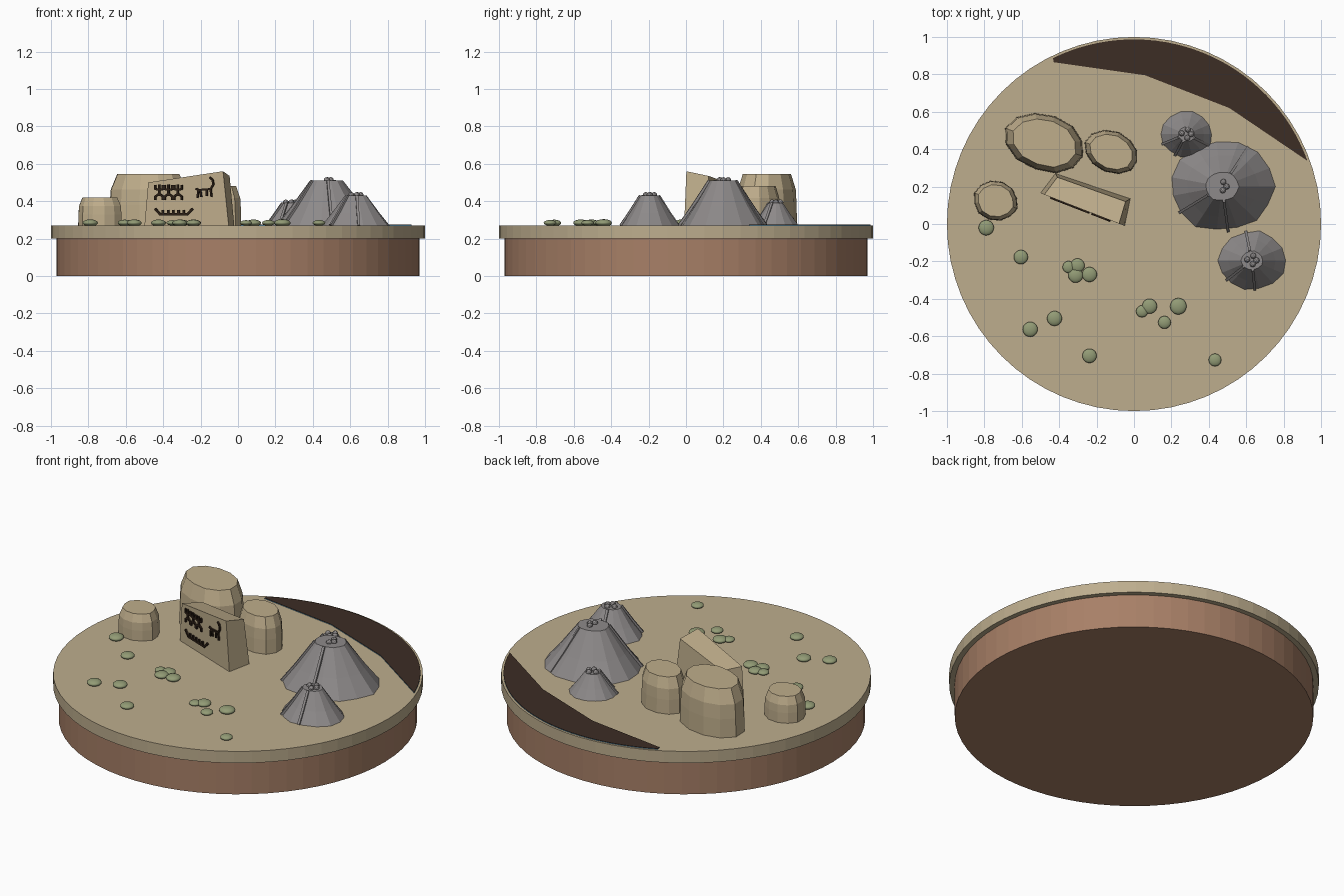
import bpy, bmesh, random
from math import sin, cos, pi, radians, atan2, hypot
from mathutils import Matrix, Vector

cube = bpy.data.objects.get("Cube")
if cube:
    bpy.data.objects.remove(cube)
random.seed(4)
GROUND = 0.27


def material(name, rgb):
    m = bpy.data.materials.new(name)
    m.use_nodes = True
    m.diffuse_color = (*rgb, 1)
    m.node_tree.nodes["Principled BSDF"].inputs["Base Color"].default_value = (*rgb, 1)
    return m


sand = material("sand", (0.51, 0.42, 0.27))
earth = material("red_earth", (0.39, 0.215, 0.135))
stone = material("sandstone", (0.52, 0.42, 0.26))
grey = material("grey_rock", (0.27, 0.255, 0.255))
green = material("sage_green", (0.29, 0.33, 0.18))
dark = material("dark_soil", (0.045, 0.026, 0.018))
ink = material("carving_brown", (0.025, 0.014, 0.008))
blue = material("water_blue", (0.1, 0.4, 0.7))


def finish(name, bm, mat):
    bmesh.ops.recalc_face_normals(bm, faces=bm.faces)
    mesh = bpy.data.meshes.new(name)
    bm.to_mesh(mesh)
    bm.free()
    mesh.materials.append(mat)
    obj = bpy.data.objects.new(name, mesh)
    bpy.context.collection.objects.link(obj)
    return obj


def loft(name, rings, mat):
    """Skin a stack of equal-length point rings and cap both ends."""
    bm = bmesh.new()
    loops = [[bm.verts.new(p) for p in ring] for ring in rings]
    n = len(loops[0])
    for a, b in zip(loops, loops[1:]):
        for i in range(n):
            j = (i + 1) % n
            bm.faces.new((a[i], a[j], b[j], b[i]))
    bm.faces.new(loops[0])
    bm.faces.new(loops[-1])
    return finish(name, bm, mat)


def rock(name, x, y, rx, ry, turn, height, profile, sides, rough, mat):
    """Uneven faceted rock: profile is (width scale, height fraction)."""
    wob = [1 + random.uniform(-rough, rough) for _ in range(sides)]
    rot = Matrix.Rotation(radians(turn), 3, 'Z')
    rings = []
    for scale, frac in profile:
        ring = []
        for i, w in enumerate(wob):
            a = 2 * pi * i / sides
            p = rot @ Vector((rx * scale * w * cos(a), ry * scale * w * sin(a), 0))
            ring.append(p + Vector((x, y, GROUND + height * frac)))
        rings.append(ring)
    return loft(name, rings, mat)


def add_box(bm, matrix, size):
    bmesh.ops.create_cube(bm, size=1, matrix=matrix @ Matrix.Diagonal((*size, 1)))


# Round base and sand disc
def disc(name, r, z0, z1, mat):
    loft(name, [[(r * cos(2 * pi * i / 64), r * sin(2 * pi * i / 64), z)
                 for i in range(64)] for z in (z0, z1)], mat)


disc("earth_base", 0.97, 0, 0.2, earth)
disc("sand_disc", 1.0, 0.2, GROUND, sand)

# Crescent river bed along the back edge
arc = [(0.987 * cos(radians(a)), 0.987 * sin(radians(a))) for a in range(20, 117, 3)]
bank = arc + [(-0.43, 0.865), (0.06, 0.795), (0.51, 0.62)]
for name, z0, z1, mat in (("river_water", GROUND - 0.002, GROUND + 0.003, blue),
                          ("river_bed", GROUND + 0.003, GROUND + 0.005, dark)):
    loft(name, [[(x, y, z) for x, y in bank] for z in (z0, z1)], mat)

# Sandstone mesas
mesa_shape = [(1.0, 0), (0.99, 0.4), (0.96, 0.7), (0.8, 1)]
for name, x, y, rx, ry, h in (("large_mesa", -0.475, 0.435, 0.22, 0.155, 0.275),
                              ("middle_mesa", -0.12, 0.385, 0.15, 0.11, 0.21),
                              ("small_mesa", -0.74, 0.125, 0.122, 0.105, 0.15)):
    rock(name, x, y, rx, ry, -20, h, mesa_shape, 12, 0.04, stone)

# Carved slab: sloping top, leaning ends
loft("carved_slab", [
    [(-0.5, 0.165, GROUND), (-0.05, -0.01, GROUND), (-0.02, 0.135, GROUND), (-0.42, 0.27, GROUND)],
    [(-0.48, 0.157, 0.5), (-0.08, 0.002, 0.56), (-0.045, 0.12, 0.535), (-0.41, 0.25, 0.49)]], stone)

# Carvings: strokes given as polylines of (x, z) on the slab face
SLOPE = -0.175 / 0.45
FACE = Matrix.Rotation(atan2(SLOPE, 1), 4, 'Z')


def carve(name, strokes, width):
    bm = bmesh.new()
    for line in strokes:
        for (x0, z0), (x1, z1) in zip(line, line[1:]):
            x, z = (x0 + x1) / 2, (z0 + z1) / 2
            run = (x1 - x0) * hypot(1, SLOPE)
            rise = z1 - z0
            m = (Matrix.Translation((x, 0.165 + SLOPE * (x + 0.5), z)) @ FACE
                 @ Matrix.Rotation(-atan2(rise, run), 4, 'Y'))
            add_box(bm, m, (hypot(run, rise) + width * 0.6, 0.018, width))
    finish(name, bm, ink)


people = []
for x in (-0.42, -0.37, -0.32):
    people.append([(x, 0.43), (x, 0.485)])
    for s in (-1, 1):
        people.append([(x, 0.44), (x + s * 0.02, 0.425), (x + s * 0.02, 0.41)])
        people.append([(x, 0.46), (x + s * 0.02, 0.465), (x + s * 0.02, 0.483)])
carve("carved_people", people, 0.011)
carve("carved_animal", [
    [(-0.215, 0.42), (-0.21, 0.46), (-0.145, 0.465), (-0.13, 0.49), (-0.135, 0.515), (-0.148, 0.525)],
    [(-0.145, 0.465), (-0.14, 0.425)], [(-0.21, 0.46), (-0.222, 0.466)],
    [(-0.165, 0.46), (-0.165, 0.43)], [(-0.2, 0.46), (-0.195, 0.425)]], 0.01)
boat = [[(-0.44, 0.358), (-0.415, 0.33), (-0.27, 0.33), (-0.243, 0.358)]]
boat += [[(-0.4 + 0.028 * i, 0.33), (-0.4 + 0.028 * i, 0.35)] for i in range(5)]
carve("carved_boat", boat, 0.012)

# Grey hills with gully ridges and summit pebbles
hill_shape = [(1.0, 0), (0.7, 0.42), (0.32, 1)]
for name, x, y, rx, ry, h, sides, ridges in (
        ("large_hill", 0.47, 0.2, 0.275, 0.24, 0.24, 15, (277, 215, 60)),
        ("front_hill", 0.63, -0.195, 0.18, 0.155, 0.16, 14, (222, 275, 100)),
        ("back_hill", 0.28, 0.48, 0.14, 0.122, 0.12, 14, (205, 245, 330))):
    rock(name, x, y, rx, ry, 0, h, hill_shape, sides, 0.05, grey)
    top = GROUND + h
    bm = bmesh.new()
    for deg in ridges:
        a = radians(deg)
        pts = [Vector((x + rx * s * cos(a), y + ry * s * sin(a), GROUND + h * f)) for s, f in hill_shape]
        for p, q in zip(pts, pts[1:]):
            turn = (q - p).to_track_quat('X', 'Z').to_matrix().to_4x4()
            add_box(bm, Matrix.Translation((p + q) / 2) @ turn, ((q - p).length, 0.014, 0.014))
    finish(name + "_ridges", bm, grey)
    bm = bmesh.new()
    for dx, dy in ((0.018, 0.025), (0.035, 0), (0.015, -0.02), (-0.015, 0.005)):
        if name != "large_hill" or dx > 0:
            bmesh.ops.create_icosphere(bm, subdivisions=2, radius=0.016,
                                       matrix=Matrix.Translation((x + dx - 0.01, y + dy, top + 0.003)))
    finish(name + "_pebbles", bm, grey)

# Low round bushes
for i, (x, y, r) in enumerate((
        (-0.79, -0.02, 0.041), (-0.605, -0.177, 0.038), (-0.35, -0.23, 0.032), (-0.302, -0.222, 0.038),
        (-0.312, -0.275, 0.039), (-0.238, -0.27, 0.04), (-0.425, -0.505, 0.04), (-0.555, -0.563, 0.04),
        (-0.238, -0.705, 0.038), (0.043, -0.467, 0.032), (0.083, -0.44, 0.04), (0.237, -0.44, 0.044),
        (0.163, -0.526, 0.034), (0.433, -0.727, 0.034))):
    bpy.ops.mesh.primitive_uv_sphere_add(segments=20, ring_count=12, radius=r, location=(x, y, 0.284))
    bush = bpy.context.object
    bush.name = f"bush_{i + 1}"
    bush.scale.z = 0.45
    bush.data.materials.append(green)
    bpy.ops.object.shade_smooth()
